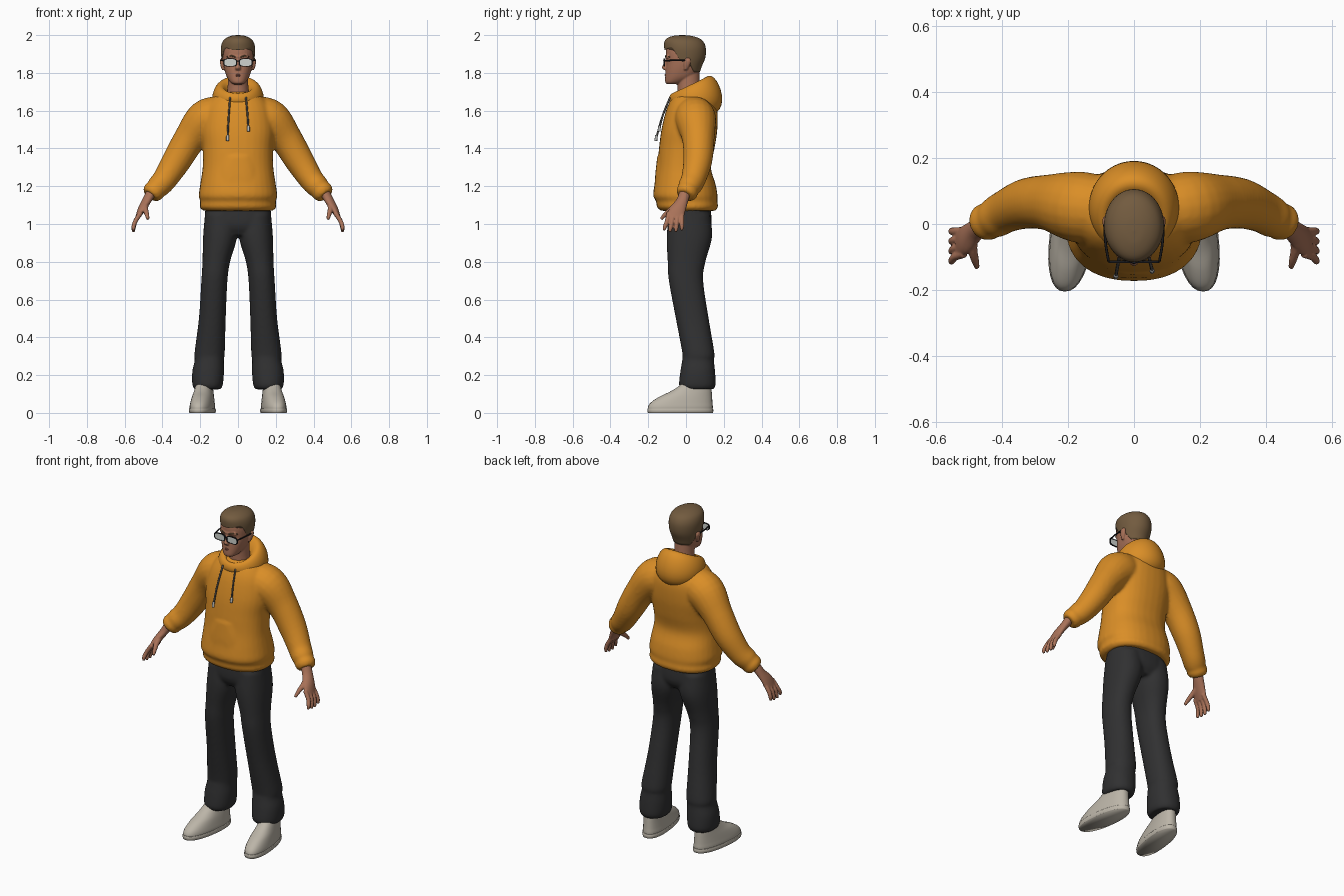
import bpy, bmesh, math
from mathutils import Vector

cube = bpy.data.objects.get("Cube")
if cube:
    bpy.data.objects.remove(cube, do_unlink=True)


def material(name, r, g, b):
    mat = bpy.data.materials.new(name)
    mat.use_nodes = True
    mat.diffuse_color = (r, g, b, 1)
    node = next(n for n in mat.node_tree.nodes if n.type == 'BSDF_PRINCIPLED')
    node.inputs["Base Color"].default_value = (r, g, b, 1)
    node.inputs["Roughness"].default_value = 0.8
    return mat


ORANGE = material("orange fleece", 0.70, 0.27, 0.02)
CHARCOAL = material("charcoal cloth", 0.03, 0.03, 0.031)
STONE = material("stone shoe", 0.50, 0.46, 0.39)
SKIN = material("skin", 0.40, 0.17, 0.10)
LIP = material("lip", 0.28, 0.10, 0.07)
BROWN = material("brown hair", 0.17, 0.105, 0.05)
BLACK = material("black frame", 0.01, 0.01, 0.012)
GLASS = material("pale lens", 0.62, 0.65, 0.62)
CORD = material("grey cord", 0.12, 0.11, 0.10)
METAL = material("light metal", 0.50, 0.50, 0.48)


def spline(rows, steps=5):
    """Resample rows of numbers with a Catmull-Rom curve."""
    rows = [Vector(r) for r in rows]
    out = []
    for i in range(len(rows) - 1):
        b, c = rows[i], rows[i + 1]
        m = (c - rows[i - 1]) / 2 if i else c - b
        n = (rows[i + 2] - b) / 2 if i + 2 < len(rows) else c - b
        for s in range(steps):
            t = s / steps
            out.append(b + m * t + (3 * (c - b) - 2 * m - n) * t * t
                       + (2 * (b - c) + m + n) * t ** 3)
    return out + [rows[-1]]


def oval(rx, ry, p=2.0, n=32):
    pts = []
    for i in range(n):
        c, s = math.cos(math.tau * i / n), math.sin(math.tau * i / n)
        pts.append((rx * math.copysign(abs(c) ** (2 / p), c),
                    ry * math.copysign(abs(s) ** (2 / p), s)))
    return pts


def skin(bm, rings, closed=False):
    """Bridge rings of points, capping the ends unless closed."""
    loops = [[bm.verts.new(p) for p in ring] for ring in rings]
    pairs = list(zip(loops, loops[1:])) + ([(loops[-1], loops[0])] if closed else [])
    for a, b in pairs:
        for i in range(len(a)):
            j = (i + 1) % len(a)
            bm.faces.new((a[i], a[j], b[j], b[i]))
    if not closed:
        bm.faces.new(loops[0])
        bm.faces.new(loops[-1])


def loft(bm, rows, p=2.0):
    """Horizontal oval sections: x, y, z, half width, half depth."""
    skin(bm, [[(x + u, y + v, z) for u, v in oval(rx, ry, p)]
              for x, y, z, rx, ry in spline(rows)])


def tube(bm, rows, n=20):
    """Round sections following a path: x, y, z, radius."""
    path = spline(rows)
    rings = []
    for i, row in enumerate(path):
        ahead, behind = path[min(i + 1, len(path) - 1)], path[max(i - 1, 0)]
        turn = (ahead.to_3d() - behind.to_3d()).to_track_quat('Z', 'Y')
        rings.append([Vector(row[:3]) + turn @ Vector((u, v, 0))
                      for u, v in oval(row[3], row[3], n=n)])
    skin(bm, rings)


def finish(bm, name, mat, voxel=0, relax=0, smooth=True):
    bmesh.ops.recalc_face_normals(bm, faces=bm.faces)
    mesh = bpy.data.meshes.new(name)
    bm.to_mesh(mesh)
    bm.free()
    for f in mesh.polygons:
        f.use_smooth = smooth
    mesh.materials.append(mat)
    obj = bpy.data.objects.new(name, mesh)
    bpy.context.collection.objects.link(obj)
    if voxel:
        mod = obj.modifiers.new("Fuse", 'REMESH')
        mod.mode, mod.voxel_size, mod.use_smooth_shade = 'VOXEL', voxel, True
    if relax:
        mod = obj.modifiers.new("Relax", 'SMOOTH')
        mod.factor, mod.iterations = 0.5, relax
    return obj


SIDES = (("left", 1), ("right", -1))

# Hoodie body with sleeves and front pocket
bm = bmesh.new()
loft(bm, [(0, .012, 1.07, .185, .145), (0, .008, 1.09, .203, .162), (0, .004, 1.12, .2, .162),
          (0, -.003, 1.15, .208, .17), (0, -.005, 1.21, .2, .162), (0, -.01, 1.3, .187, .142),
          (0, .004, 1.4, .186, .147), (0, .018, 1.5, .195, .148), (0, .03, 1.6, .18, .136),
          (0, .03, 1.66, .145, .11), (0, .025, 1.7, .09, .08)], 2.3)
loft(bm, [(0, -.06, 1.18, .14, .108), (0, -.06, 1.27, .13, .102), (0, -.06, 1.36, .1, .092)], 2.6)
for _, s in SIDES:
    tube(bm, [(s * .08, .04, 1.58, .1), (s * .17, .052, 1.55, .108), (s * .255, .065, 1.45, .086),
              (s * .325, .062, 1.335, .077), (s * .385, .04, 1.24, .066), (s * .42, .02, 1.2, .062),
              (s * .437, .012, 1.182, .056), (s * .45, .005, 1.168, .058),
              (s * .465, -.004, 1.15, .047)])
finish(bm, "hoodie_body", ORANGE, .009, 5)

# Lowered hood, slim at the throat and full at the back
bm = bmesh.new()
rings = []
for i in range(48):
    a = math.tau * i / 48
    k = (1 - math.cos(a)) / 2
    out = Vector((math.sin(a), -math.cos(a), 0))
    centre = Vector((.092 * math.sin(a), -.07 + .195 * k, 1.662 + .02 * k))
    rings.append([centre + out * (u * (1 - v * 2.2)) + Vector((0, 0, v))
                  for u, v in oval(.02 + .045 * k, .03 + .073 * k, n=24)])
skin(bm, rings, closed=True)
finish(bm, "hood", ORANGE)

# Drawstrings with metal tips
for side, s, end in (("left", 1, 1.51), ("right", -1, 1.46)):
    y = -.09 - (1.66 - end) * .33
    bm = bmesh.new()
    tube(bm, [(s * .042, -.085, 1.67, .005), (s * .05, (y - .1) / 2, (1.66 + end) / 2, .005),
              (s * .055, y, end, .005)], 8)
    finish(bm, side + "_drawstring", CORD)
    bm = bmesh.new()
    tube(bm, [(s * .055, y, end + .01, .007), (s * .055, y - .004, end - .02, .008)], 8)
    finish(bm, side + "_drawstring_tip", METAL)

# Trousers
bm = bmesh.new()
loft(bm, [(0, .015, 1.12, .17, .11), (0, .018, 1.0, .176, .118), (0, .018, .94, .15, .09)], 2.4)
for _, s in SIDES:
    loft(bm, [(s * .09, .018, 1.05, .085, .11), (s * .095, .018, .93, .09, .12),
              (s * .115, .003, .8, .073, .1), (s * .125, 0, .7, .069, .091),
              (s * .136, .033, .5, .071, .087), (s * .15, .065, .32, .08, .085),
              (s * .152, .064, .28, .077, .084), (s * .158, .062, .22, .084, .092),
              (s * .161, .06, .15, .081, .097), (s * .161, .06, .125, .07, .085)], 2.2)
finish(bm, "trousers", CHARCOAL, .009, 4)

# Shoes, toes turned outward, with a slightly wider sole
for side, s in SIDES:
    for part, rows in (("shoe", [(0, -.03, .01, .06, .168), (0, -.03, .03, .063, .172),
                                 (0, -.023, .055, .06, .163), (0, -.002, .085, .055, .14),
                                 (0, .028, .115, .049, .108), (0, .052, .15, .043, .08),
                                 (0, .055, .18, .04, .07)]),
                       ("sole", [(0, -.03, 0, .064, .172), (0, -.03, .012, .067, .175),
                                 (0, -.03, .024, .065, .173)])):
        bm = bmesh.new()
        loft(bm, rows, 2.3)
        for v in bm.verts:
            v.co.x += s * (.185 - .12 * v.co.y)
        finish(bm, side + "_" + part, STONE)

# Hands: palm, four fingers and thumb
for side, s in SIDES:
    bm = bmesh.new()
    loft(bm, [(s * .445, 0, 1.19, .032, .03), (s * .476, -.016, 1.135, .028, .032),
              (s * .505, -.043, 1.085, .024, .044), (s * .53, -.058, 1.035, .014, .046)])
    for i in range(4):
        drop = .008 * (i in (1, 2))
        tube(bm, [(s * .515, -.09 + .023 * i, 1.06, .013),
                  (s * .543, -.1 + .026 * i, 1.015, .012),
                  (s * .553, -.112 + .03 * i, .985 - drop, .011),
                  (s * .553, -.116 + .031 * i, .966 - drop, .007)], 12)
    tube(bm, [(s * .488, -.03, 1.11, .016), (s * .49, -.075, 1.08, .015),
              (s * .482, -.11, 1.05, .012), (s * .476, -.132, 1.025, .008)], 12)
    finish(bm, side + "_hand", SKIN, .004, 2)

# Head with neck, nose, brow ridge and ears
bm = bmesh.new()
loft(bm, [(0, .02, 1.62, .065, .065), (0, .015, 1.72, .055, .06), (0, .01, 1.82, .055, .06)])
loft(bm, [(0, -.068, 1.74, .026, .034), (0, -.058, 1.752, .042, .052), (0, -.03, 1.78, .06, .08),
          (0, -.016, 1.82, .073, .091), (0, -.008, 1.86, .08, .096), (0, -.005, 1.91, .083, .102),
          (0, -.004, 1.95, .076, .095), (0, -.004, 1.98, .05, .07)], 2.25)
loft(bm, [(0, -.096, 1.875, .009, .012), (0, -.107, 1.845, .01, .013),
          (0, -.112, 1.828, .015, .016), (0, -.103, 1.815, .014, .014)])
loft(bm, [(0, -.095, 1.875, .05, .01), (0, -.096, 1.885, .055, .014), (0, -.095, 1.895, .05, .01)])
for _, s in SIDES:
    loft(bm, [(s * .077, -.002, 1.815, .008, .008), (s * .083, .004, 1.84, .01, .016),
              (s * .086, .008, 1.865, .01, .018), (s * .082, .008, 1.88, .006, .01)])
finish(bm, "head", SKIN, .004, 3)

# Mouth
bm = bmesh.new()
for z in (1.784, 1.79):
    tube(bm, [(-.024, -.1, 1.787, .002), (0, -.109, z, .004), (.024, -.1, 1.787, .002)], 8)
finish(bm, "lips", LIP)


# Hair cap whose lower edge follows a smooth hairline
def ease(value, low, high):
    t = min(1, max(0, (value - low) / (high - low)))
    return t * t * (3 - 2 * t)


shape = spline([(1.78, 0, .06, .066), (1.83, -.008, .079, .09), (1.88, -.003, .088, .105),
                (1.93, -.005, .091, .11), (1.965, -.011, .082, .103), (1.985, -.016, .062, .082),
                (1.997, -.02, .032, .042), (2.0, -.02, .002, .002)])


def hair_point(angle, z):
    k = max(i for i in range(len(shape) - 1) if shape[i][0] <= z)
    low, high = shape[k], shape[k + 1]
    t = min(1, (z - low[0]) / (high[0] - low[0]))
    _, cy, rx, ry = low + (high - low) * t
    return (rx * math.sin(angle), cy - ry * math.cos(angle), z)


bm = bmesh.new()
rings = []
for j in range(33):
    ring = []
    for i in range(64):
        a = math.tau * i / 64
        turn = math.degrees(min(a, math.tau - a))
        line = 1.922 + .012 * ease(turn, 15, 45) - .07 * ease(turn, 50, 78) - .06 * ease(turn, 95, 130)
        ring.append(hair_point(a, line + (2 - line) * (1 - (1 - j / 32) ** 2)))
    rings.append(ring)
skin(bm, rings)
finish(bm, "hair", BROWN)

# Eyebrows and glasses
for side, s in SIDES:
    bm = bmesh.new()
    tube(bm, [(s * .014, -.108, 1.884, .003), (s * .035, -.106, 1.89, .004),
              (s * .058, -.086, 1.885, .003)], 8)
    finish(bm, side + "_eyebrow", BROWN)

    def outline(scale, y):
        return [(s * .041 + u, y, 1.855 + v) for u, v in oval(.033 * scale, .019 * scale, 3.2)]

    bm = bmesh.new()
    skin(bm, [outline(1, -.117), outline(1, -.113)])
    finish(bm, side + "_lens", GLASS, smooth=False)
    bm = bmesh.new()
    skin(bm, [outline(1.12, -.119), outline(1.12, -.111),
              outline(.95, -.111), outline(.95, -.119)], closed=True)
    finish(bm, side + "_lens_rim", BLACK, smooth=False)
    bm = bmesh.new()
    tube(bm, [(s * .077, -.114, 1.865, .004), (s * .086, -.06, 1.866, .004),
              (s * .09, .005, 1.866, .004)], 8)
    finish(bm, side + "_temple_arm", BLACK)
bm = bmesh.new()
tube(bm, [(-.01, -.115, 1.86, .003), (0, -.118, 1.864, .003), (.01, -.115, 1.86, .003)], 8)
finish(bm, "glasses_bridge", BLACK)
